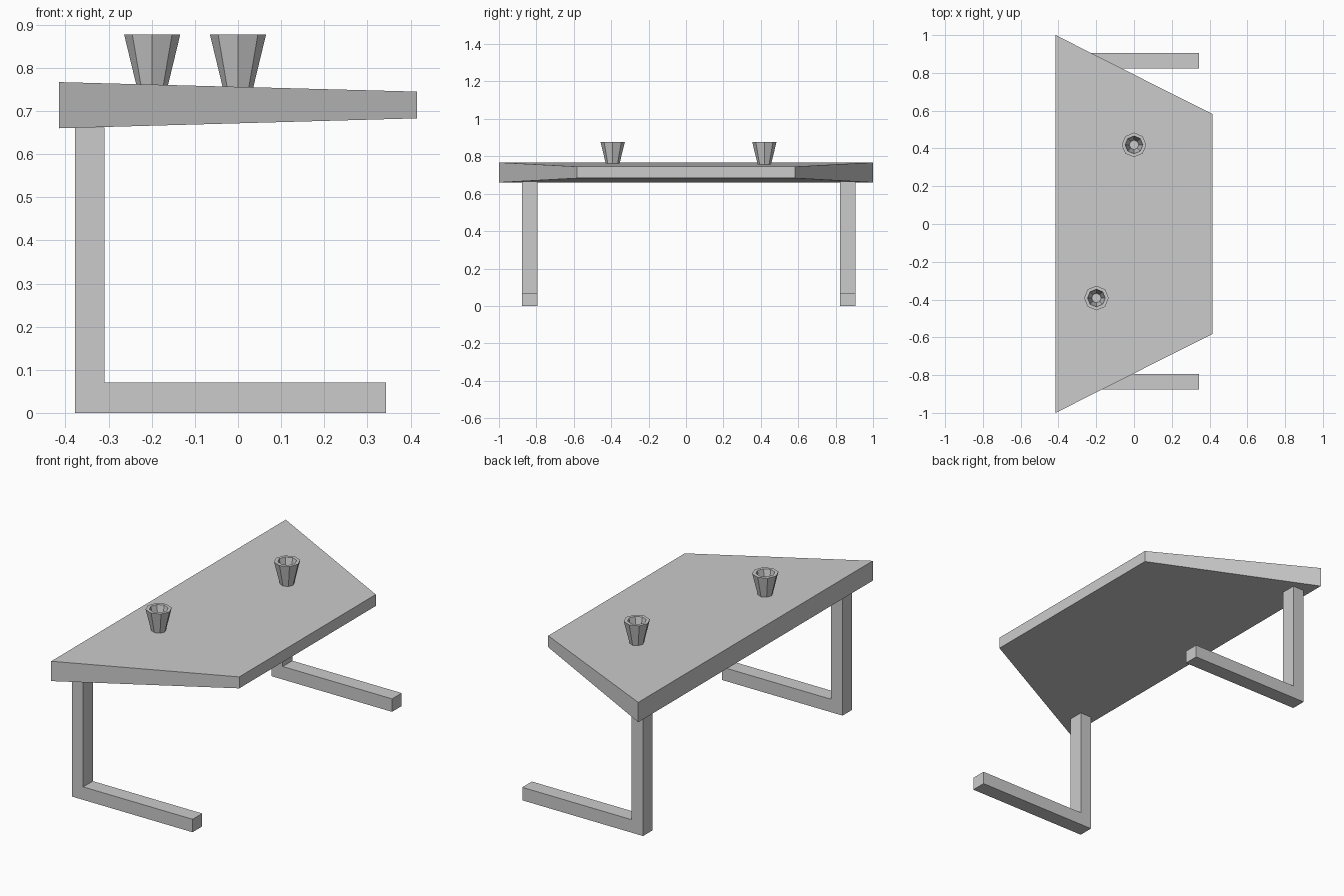
import bpy, bmesh
from math import cos, sin, pi

if "Cube" in bpy.data.objects:
    bpy.data.objects.remove(bpy.data.objects["Cube"])


def make_object(name, bm):
    bmesh.ops.recalc_face_normals(bm, faces=bm.faces)
    mesh = bpy.data.meshes.new(name)
    bm.to_mesh(mesh)
    bm.free()
    obj = bpy.data.objects.new(name, mesh)
    bpy.context.collection.objects.link(obj)
    return obj


def loft(name, rings):
    """Bridge successive rings of points and cap both ends."""
    bm = bmesh.new()
    loops = [[bm.verts.new(p) for p in ring] for ring in rings]
    n = len(loops[0])
    for a, b in zip(loops, loops[1:]):
        for i in range(n):
            j = (i + 1) % n
            bm.faces.new((a[i], a[j], b[j], b[i]))
    bm.faces.new(loops[0][::-1])
    bm.faces.new(loops[-1])
    return make_object(name, bm)


# Tabletop: trapezoid that narrows and thins towards +x
def end_section(x, half_y, z0, z1):
    return [(x, -half_y, z0), (x, half_y, z0), (x, half_y, z1), (x, -half_y, z1)]


loft("tabletop", [end_section(-0.415, 1.0, 0.66, 0.767),
                  end_section(0.415, 0.582, 0.683, 0.745)])

# L-shaped legs: upright post and long foot in one profile
leg_profile = [(-0.378, 0), (0.343, 0), (0.343, 0.07),
               (-0.31, 0.07), (-0.31, 0.662), (-0.378, 0.662)]
for name, y0, y1 in (("front_leg", -0.877, -0.795), ("back_leg", 0.824, 0.906)):
    loft(name, [[(x, y, z) for x, z in leg_profile] for y in (y0, y1)])

# Hollow eight-sided cups: outer wall, rim, inner wall, floor
cup_profile = [(0.035, 0.753), (0.065, 0.877), (0.047, 0.877), (0.025, 0.775)]
for name, cx, cy in (("front_cup", -0.199, -0.392), ("back_cup", 0.0, 0.419)):
    loft(name, [[(cx + r * cos(i * pi / 4), cy + r * sin(i * pi / 4), z)
                 for i in range(8)] for r, z in cup_profile])
